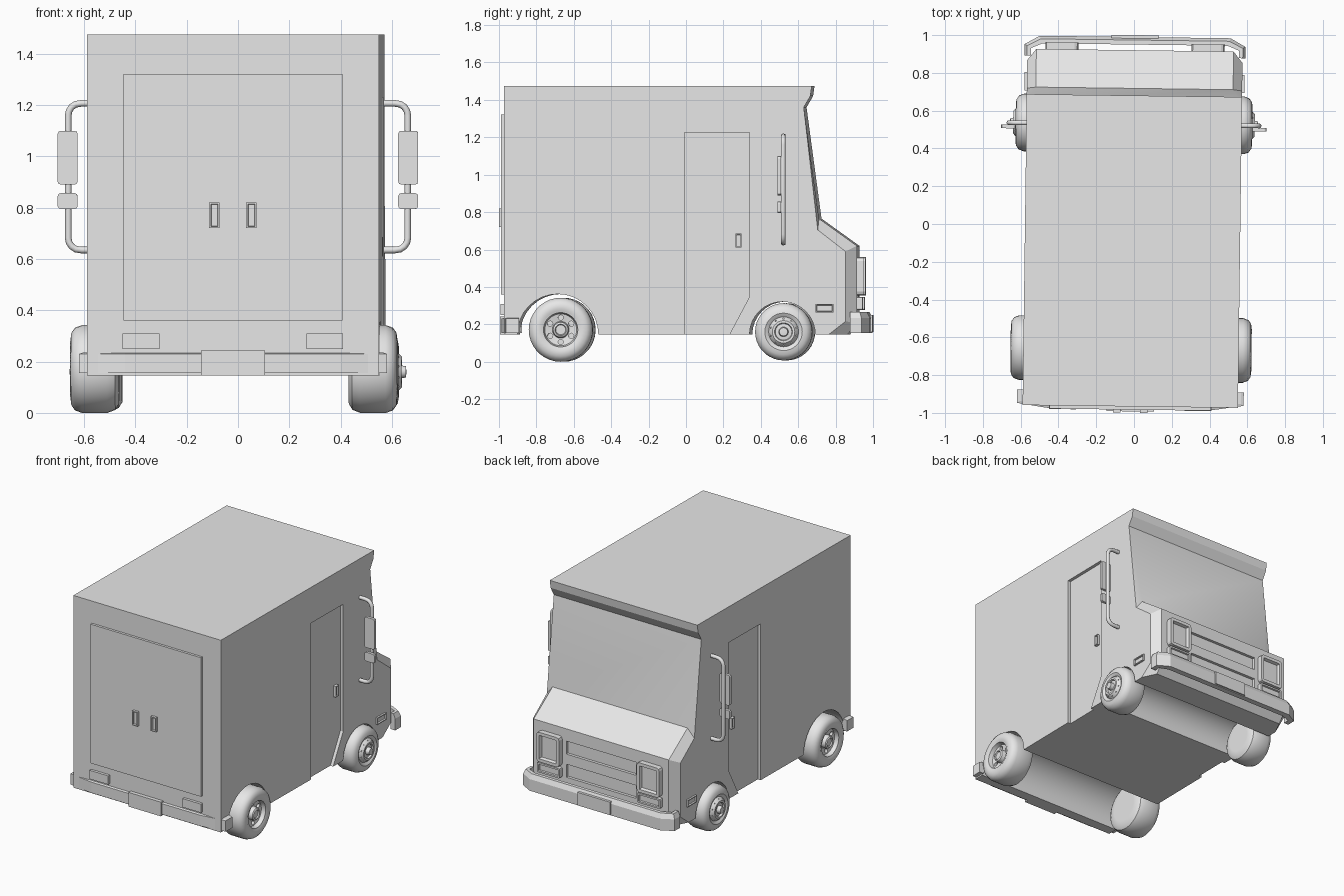
import bpy, bmesh, math
from mathutils import Matrix, Vector

if "Cube" in bpy.data.objects:
    bpy.data.objects.remove(bpy.data.objects["Cube"])

paint = bpy.data.materials.new("plain_grey")
paint.diffuse_color = (0.8, 0.8, 0.8, 1)
paint.use_nodes = True
paint.node_tree.nodes["Principled BSDF"].inputs["Base Color"].default_value = paint.diffuse_color
HW = 0.57  # half width of the body


def finish(name, bm, smooth=None):
    bmesh.ops.recalc_face_normals(bm, faces=bm.faces)
    me = bpy.data.meshes.new(name)
    bm.to_mesh(me)
    bm.free()
    me.materials.append(paint)
    ob = bpy.data.objects.new(name, me)
    bpy.context.collection.objects.link(ob)
    if smooth:
        select(ob)
        bpy.ops.object.shade_smooth_by_angle(angle=math.radians(smooth))
    return ob


def select(ob):
    bpy.ops.object.select_all(action='DESELECT')
    ob.select_set(True)
    bpy.context.view_layer.objects.active = ob


def cut(ob, cutter):
    mod = ob.modifiers.new("cut", 'BOOLEAN')
    mod.operation, mod.solver, mod.object = 'DIFFERENCE', 'EXACT', cutter
    select(ob)
    bpy.ops.object.modifier_apply(modifier=mod.name)
    bpy.data.objects.remove(cutter)


def box_bm(lo, hi):
    bm = bmesh.new()
    lo, hi = Vector(lo), Vector(hi)
    bmesh.ops.create_cube(bm, size=1, matrix=Matrix.Translation((lo + hi) / 2) @ Matrix.Diagonal((hi - lo).to_4d()))
    return bm


def panel(name, lo, hi, face=None, corner=0, inset=0, depth=0):
    """Box with rounded corners and a sunk front face looking along `face`."""
    lo, hi = [min(a, b) for a, b in zip(lo, hi)], [max(a, b) for a, b in zip(lo, hi)]
    bm = box_bm(lo, hi)
    if face:
        d = Vector(face)
        if corner:
            along = [e for e in bm.edges if abs((e.verts[0].co - e.verts[1].co).normalized().dot(d)) > 0.9]
            bmesh.ops.bevel(bm, geom=along, offset=corner, segments=2, profile=0.5, affect='EDGES')
        bm.normal_update()
        if inset:
            front = [f for f in bm.faces if f.normal.dot(d) > 0.9]
            bmesh.ops.inset_individual(bm, faces=front, thickness=inset, depth=0)
            bmesh.ops.inset_individual(bm, faces=front, thickness=inset * 0.3, depth=-depth)
    return finish(name, bm)


def arch(cy, r, n=16):
    return [(cy - r * math.cos(math.pi * i / n), 0.145 + r * math.sin(math.pi * i / n)) for i in range(n + 1)]


# Body: side outline (y, z), with a narrower nose outline across the front
side = [(-0.966, 1.475), (-0.966, 0.145)] + arch(-0.678, 0.217) + arch(0.523, 0.176)
nose_side = [(0.77, 0.145), (0.86, 0.215), (0.86, 0.59), (0.712, 0.705), (0.637, 1.36), (0.672, 1.42), (0.68, 1.475)]
nose = [(0.522, 0.87, 0.145), (0.522, 0.92, 0.21), (0.522, 0.92, 0.62), (0.522, 0.718, 0.765),
        (HW, 0.637, 1.36), (HW, 0.672, 1.42), (HW, 0.68, 1.475)]
outer = [(HW, y, z) for y, z in side + nose_side]
inner = [(HW, y, z) for y, z in side] + nose
bm = bmesh.new()
cache = {}


def vert(p, s):
    key = (p[0] * s, p[1], p[2])
    if key not in cache:
        cache[key] = bm.verts.new(key)
    return cache[key]


def face(vs):
    vs = list(dict.fromkeys(vs))
    if len(vs) > 2:
        bm.faces.new(vs)


for s in (1, -1):
    face([vert(p, s) for p in outer])
for i in range(len(outer)):
    j = (i + 1) % len(outer)
    face([vert(inner[i], 1), vert(inner[j], 1), vert(inner[j], -1), vert(inner[i], -1)])
    for s in (1, -1):
        face([vert(outer[i], s), vert(outer[j], s), vert(inner[j], s), vert(inner[i], s)])
body = finish("body", bm)

# Recessed side doors
for s in (1, -1):
    bm = bmesh.new()
    door = [(0, 0.1), (0, 1.227), (0.347, 1.227), (0.347, 0.347), (0.215, 0.1)]
    f = bm.faces.new([bm.verts.new((s * 0.548, y, z)) for y, z in door])
    ext = bmesh.ops.extrude_face_region(bm, geom=[f])['geom']
    bmesh.ops.translate(bm, vec=(s * 0.1, 0, 0), verts=[v for v in ext if isinstance(v, bmesh.types.BMVert)])
    cut(body, finish("door_cutter", bm))

# Grille slots
for z in (0.445, 0.285):
    cut(body, finish("grille_cutter", box_bm((-0.27, 0.9, z), (0.27, 1, z + 0.09))))
select(body)
bpy.ops.object.shade_smooth_by_angle(angle=math.radians(18))


# Bumpers: a section swept round the corner points
def bumper(name, out, inn, z0, z1, z2):
    out = out + [(-x, y) for x, y in reversed(out)]
    inn = inn + [(-x, y) for x, y in reversed(inn)]
    bm = bmesh.new()
    rings = []
    for (ox, oy), (ix, iy) in zip(out, inn):
        mx, my = ox * 0.6 + ix * 0.4, oy * 0.6 + iy * 0.4
        rings.append([bm.verts.new(p) for p in
                      ((ox, oy, z0), (ox, oy, z1), (mx, my, z2), (ix, iy, z2), (ix, iy, z0))])
    for a, b in zip(rings, rings[1:]):
        for k in range(5):
            bm.faces.new((a[k], a[k - 1], b[k - 1], b[k]))
    bm.faces.new(rings[0])
    bm.faces.new(rings[-1])
    finish(name, bm)


bumper("front_bumper", [(-0.585, 0.885), (-0.585, 0.945), (-0.505, 0.99)],
       [(-0.55, 0.885), (-0.55, 0.925), (-0.49, 0.95)], 0.155, 0.235, 0.267)
bumper("rear_bumper", [(-0.6, -0.885), (-0.6, -0.955), (-0.42, -0.982)],
       [(-0.565, -0.885), (-0.565, -0.93), (-0.42, -0.93)], 0.155, 0.23, 0.235)
panel("front_plate", (-0.125, 0.96, 0.16), (0.125, 1.0, 0.25))
panel("rear_plate", (-0.125, -0.992, 0.145), (0.125, -0.94, 0.243))

# Rear door panel
panel("rear_door", (-0.427, -0.983, 0.36), (0.427, -0.95, 1.322))


# Lathed wheels, profile is (radius, distance outward)
def wheel(name, profile, x, y, z, s, holes, ring, size):
    bm = bmesh.new()
    vs = [bm.verts.new((0, d, r)) for r, d in profile]
    es = [bm.edges.new(p) for p in zip(vs, vs[1:])]
    bmesh.ops.spin(bm, geom=vs + es, cent=(0, 0, 0), axis=(0, 1, 0), angle=math.tau, steps=36)
    bmesh.ops.remove_doubles(bm, verts=bm.verts, dist=1e-5)
    # stand the spin axis along x
    place = Matrix.Translation((s * x, y, z)) @ Matrix.Rotation(-s * math.pi / 2, 4, 'Z')
    bm.transform(place)
    ob = finish(name, bm)
    hb = bmesh.new()
    for i in range(holes):
        a = math.tau * i / holes
        bmesh.ops.create_cone(hb, cap_ends=True, segments=12, radius1=size, radius2=size, depth=0.06,
                              matrix=place @ Matrix.Translation((ring * math.sin(a), 0.06, ring * math.cos(a)))
                              @ Matrix.Rotation(math.pi / 2, 4, 'X'))
    cut(ob, finish("hole_cutter", hb))
    select(ob)
    bpy.ops.object.shade_smooth_by_angle(angle=math.radians(35))


def tyre(r, w, rim):
    return [(0, -w), (rim, -w), (r - 0.035, -w), (r - 0.012, -w + 0.014), (r, -w + 0.045), (r, w - 0.045),
            (r - 0.01, w - 0.018), (r - 0.03, w - 0.004), (rim + 0.012, w), (rim, w - 0.006)]


rear_profile = tyre(0.171, 0.095, 0.1) + [(0.092, 0.088), (0.085, 0.06), (0.045, 0.052), (0.04, 0.08),
                                          (0.03, 0.086), (0.026, 0.078), (0, 0.078)]
front_profile = tyre(0.153, 0.088, 0.088) + [(0.08, 0.076), (0.075, 0.085), (0.06, 0.1), (0.048, 0.1),
                                             (0.044, 0.088), (0.026, 0.09), (0.022, 0.116), (0, 0.118)]
for s, tag in ((1, "right"), (-1, "left")):
    wheel("rear_wheel_" + tag, rear_profile, 0.543, -0.662, 0.171, s, 6, 0.065, 0.014)
    wheel("front_wheel_" + tag, front_profile, 0.539, 0.53, 0.16, s, 10, 0.068, 0.005)

    # Lamps at front and rear
    panel("headlight_" + tag, (s * 0.3, 0.91, 0.355), (s * 0.475, 0.957, 0.56), (0, 1, 0), 0.02, 0.022, 0.02)
    panel("front_indicator_" + tag, (s * 0.3, 0.91, 0.278), (s * 0.475, 0.95, 0.345), (0, 1, 0), 0.008, 0.012, 0.012)
    panel("tail_light_" + tag, (s * 0.287, -0.985, 0.25), (s * 0.43, -0.95, 0.31))
    panel("side_marker_" + tag, (s * 0.56, 0.7, 0.262), (s * 0.582, 0.797, 0.31), (s, 0, 0), 0, 0.009, 0.01)

    # Door handles
    panel("rear_handle_" + tag, (s * 0.052, -1.0, 0.72), (s * 0.092, -0.97, 0.82), (0, -1, 0), 0, 0.009, 0.012)
    panel("door_handle_" + tag, (s * 0.54, 0.272, 0.61), (s * 0.568, 0.304, 0.685), (s, 0, 0), 0, 0.007, 0.01)

    # Mirror bracket tube with rounded bends
    path = [(0.56, 1.207), (0.61, 1.207)]
    path += [(0.615 + 0.047 * math.sin(a), 1.16 + 0.047 * math.cos(a)) for a in (0.4, 0.8, 1.2, 1.57)]
    path += [(x, 1.842 - z) for x, z in reversed(path)]
    bm = bmesh.new()
    rings = []
    for i, (x, z) in enumerate(path):
        p, q = path[max(i - 1, 0)], path[min(i + 1, len(path) - 1)]
        t = Vector((q[0] - p[0], 0, q[1] - p[1])).normalized()
        n = Vector((t.z, 0, -t.x))
        ring = []
        for k in range(10):
            a = math.tau * k / 10
            c = Vector((x, 0.528, z)) + 0.013 * (n * math.cos(a) + Vector((0, 1, 0)) * math.sin(a))
            ring.append(bm.verts.new((s * c.x, c.y, c.z)))
        rings.append(ring)
    for a, b in zip(rings, rings[1:]):
        for k in range(10):
            bm.faces.new((a[k], a[k - 1], b[k - 1], b[k]))
    bm.faces.new(rings[0])
    bm.faces.new(rings[-1])
    finish("mirror_tube_" + tag, bm, 40)
    panel("mirror_" + tag, (s * 0.625, 0.498, 0.89), (s * 0.703, 0.517, 1.1), (0, 1, 0), 0.012)
    panel("small_mirror_" + tag, (s * 0.625, 0.498, 0.795), (s * 0.703, 0.517, 0.857), (0, 1, 0), 0.012)

# The whole vehicle stands at a very slight angle
turn = Matrix.Translation((-0.007, 0, 0)) @ Matrix.Rotation(-0.0132, 4, 'Z')
for ob in bpy.context.collection.objects:
    ob.data.transform(turn)
